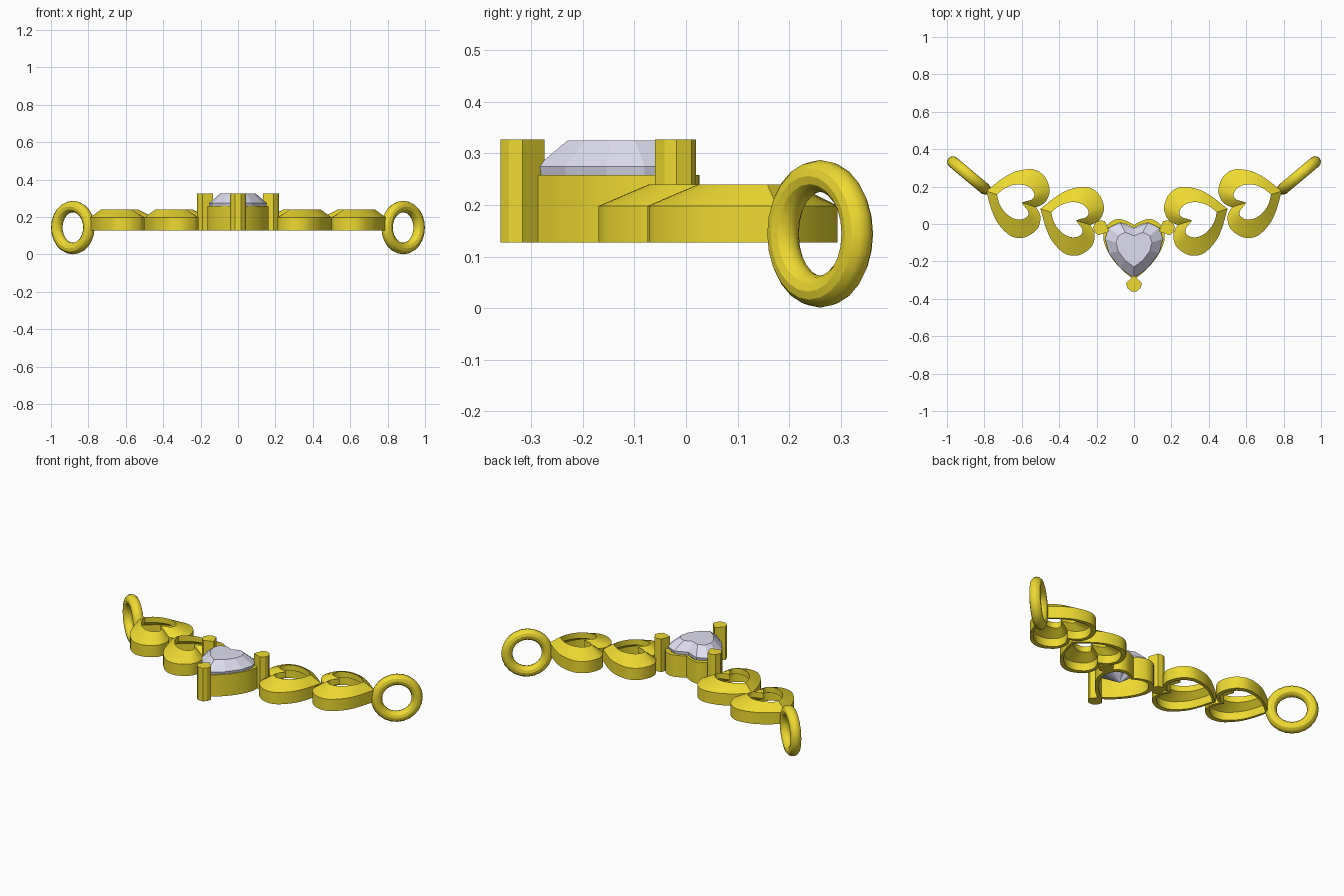
import bpy, bmesh, math
from mathutils import Vector, Matrix

if "Cube" in bpy.data.objects:
    bpy.data.objects.remove(bpy.data.objects["Cube"])


def material(name, color):
    m = bpy.data.materials.new(name)
    m.diffuse_color = color
    m.use_nodes = True
    m.node_tree.nodes["Principled BSDF"].inputs["Base Color"].default_value = m.diffuse_color
    return m


GOLD = material("gold", (0.85, 0.70, 0.03, 1))
STONE = material("pale_stone", (0.74, 0.73, 0.88, 1))


def smooth_half(pts, n=4):
    """Catmull-Rom through a half heart profile."""
    p = [Vector(q) for q in pts]
    p = [2 * p[0] - p[1]] + p + [2 * p[-1] - p[-2]]
    out = []
    for i in range(1, len(p) - 2):
        a, b, c, d = p[i - 1:i + 3]
        for k in range(n):
            t = k / n
            out.append(0.5 * (2 * b + (c - a) * t + (2 * a - 5 * b + 4 * c - d) * t * t
                              + (3 * b - a - 3 * c + d) * t ** 3))
    return out + [p[-2]]


def full(half, axis):
    """Mirror a half outline; axis is the coordinate that flips."""
    flip = lambda v: Vector((-v.x, v.y)) if axis == 0 else Vector((v.x, -v.y))
    return half + [flip(v) for v in half[-2:0:-1]]


def lerp(a, b, t):
    return [p.lerp(q, t) for p, q in zip(a, b)]


def scaled(outline, s, c):
    return [c + (p - c) * s for p in outline]


def loft(name, rings, mat, closed=True, culet=None, smooth=True, xf=None):
    """Join (outline, z) rings; closed makes a hollow loop, otherwise caps the ends."""
    bm = bmesh.new()
    vs = [[bm.verts.new((p.x, p.y, z)) for p in o] for o, z in rings]
    n = len(vs[0])
    for j in range(len(vs) if closed else len(vs) - 1):
        a, b = vs[j], vs[(j + 1) % len(vs)]
        for i in range(n):
            k = (i + 1) % n
            bm.faces.new((a[i], a[k], b[k], b[i]))
    if not closed:
        bm.faces.new(vs[-1])
        if culet:
            tip = bm.verts.new(culet)
            for i in range(n):
                bm.faces.new((tip, vs[0][(i + 1) % n], vs[0][i]))
        else:
            bm.faces.new(vs[0][::-1])
    if xf:
        bm.transform(xf)
    bmesh.ops.recalc_face_normals(bm, faces=bm.faces)
    me = bpy.data.meshes.new(name)
    bm.to_mesh(me)
    bm.free()
    return finish(bpy.data.objects.new(name, me), mat, smooth, True)


def finish(ob, mat, smooth, link=False):
    if link:
        bpy.context.collection.objects.link(ob)
    ob.data.materials.append(mat)
    if smooth:
        bpy.ops.object.select_all(action='DESELECT')
        ob.select_set(True)
        bpy.context.view_layer.objects.active = ob
        bpy.ops.object.shade_smooth_by_angle(angle=math.radians(30))
    return ob


# Open heart links: low outer wall, roof rising to the hole, hollow underneath
outer = full(smooth_half([(0, 0), (.063, .093), (.12, .15), (.2, .188), (.27, .173), (.318, .118),
                          (.325, .07), (.312, .03), (.28, 0)]), 1)
hole = full(smooth_half([(.06, 0), (.09, .045), (.135, .08), (.185, .094), (.228, .085), (.252, .058),
                         (.245, .032), (.222, .016), (.2, 0)]), 1)
inset = lerp(outer, hole, 0.28)
link_rings = [(outer, .127), (outer, .198), (hole, .24), (hole, .205), (inset, .175), (inset, .127)]
for side, s in (("left", 1), ("right", -1)):
    for part, tip in (("outer", (-.79, .176, 0)), ("inner", (-.5, .081, 0))):
        xf = (Matrix.Scale(s, 4, (1, 0, 0)) @ Matrix.Translation(tip)
              @ Matrix.Rotation(math.radians(-18), 4, 'Z'))
        loft(f"{side}_{part}_heart_link", link_rings, GOLD, xf=xf)

    # Chain rings
    bpy.ops.mesh.primitive_torus_add(major_radius=.112, minor_radius=.031, major_segments=24,
                                     minor_segments=12, location=(-s * .883, .26, .144),
                                     rotation=(math.pi / 2, 0, -s * math.radians(40)))
    ob = bpy.context.object
    ob.name = f"{side}_chain_ring"
    finish(ob, GOLD, True)

# Heart shaped setting wall
centre = Vector((0, -.12))
seat = full(smooth_half([(0, -.297), (.07, -.24), (.13, -.165), (.163, -.085), (.152, -.02), (.115, .018),
                         (.075, .026), (.035, .014), (0, -.005)]), 0)
seat_in = scaled(seat, .85, centre)
loft("stone_setting", [(seat, .127), (seat, .258), (seat_in, .258), (seat_in, .127)], GOLD)

# Faceted heart stone
girdle = full([Vector(p) for p in [(0, -.29), (.075, -.235), (.135, -.155), (.155, -.08), (.135, -.02),
                                   (.075, .008), (0, -.022)]], 0)
table = scaled(girdle, .62, Vector((0, -.13)))
loft("heart_stone", [(scaled(girdle, .97, centre), .255), (girdle, .274), (table, .325)], STONE,
     closed=False, culet=(0, -.12, .15), smooth=False)

# Prongs, pointed towards the stone
prong = [Vector(p) for p in [(0, .043), (.042, 0), (.034, -.026), (.016, -.043),
                             (-.016, -.043), (-.034, -.026), (-.042, 0)]]
for name, x, y, ang in (("front", 0, -.317, 0), ("right", .173, -.022, 115), ("left", -.173, -.022, -115)):
    xf = Matrix.Translation((x, y, 0)) @ Matrix.Rotation(math.radians(ang), 4, 'Z')
    loft(f"{name}_prong", [(prong, .127), (prong, .327)], GOLD, closed=False, smooth=False, xf=xf)
